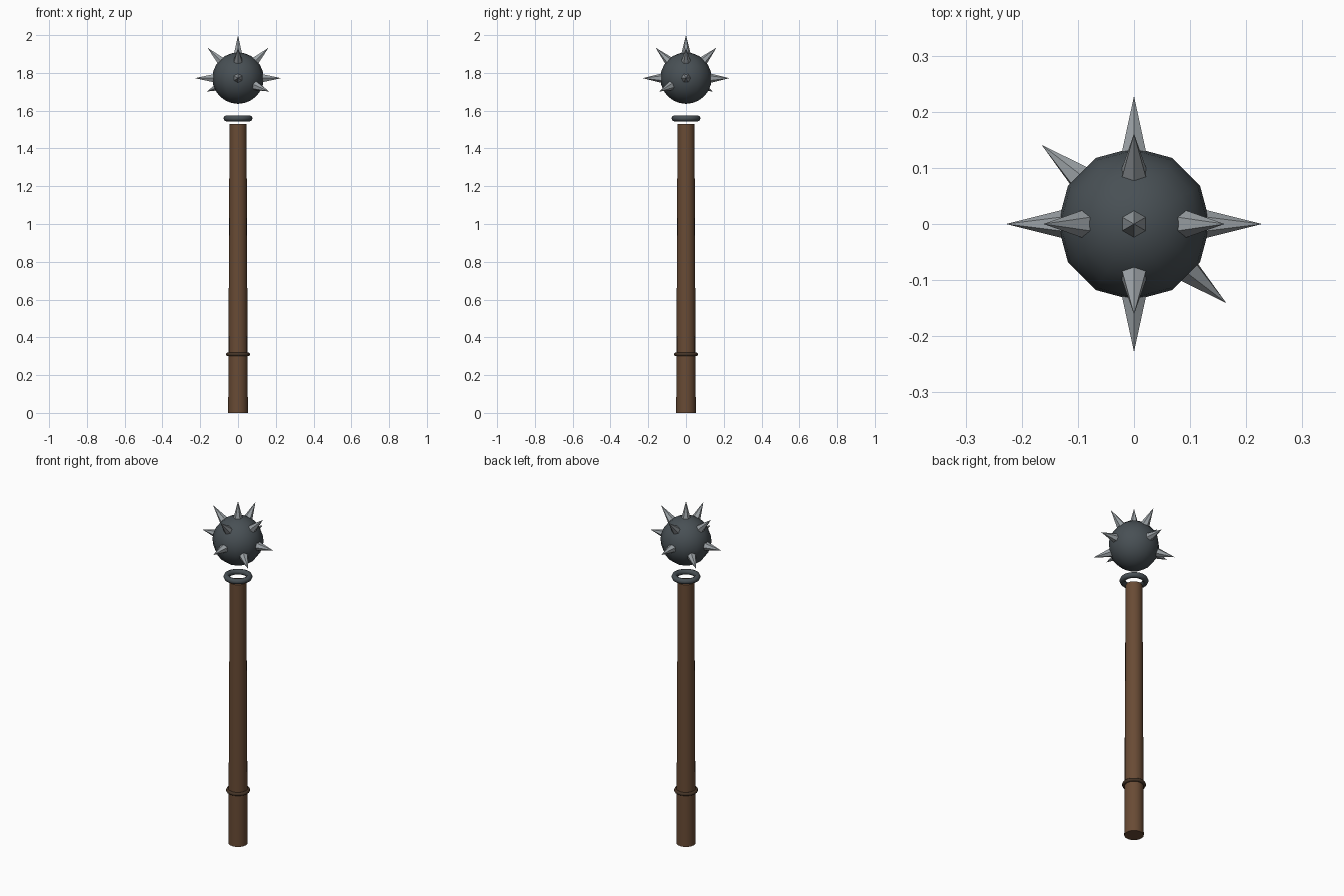
import bpy
import math
from mathutils import Vector

if "Cube" in bpy.data.objects:
    bpy.data.objects.remove(bpy.data.objects["Cube"])


def material(name, rgb):
    m = bpy.data.materials.new(name)
    m.diffuse_color = (*rgb, 1)
    m.use_nodes = True
    m.node_tree.nodes["Principled BSDF"].inputs["Base Color"].default_value = m.diffuse_color
    return m


WOOD = material("wood", (0.14, 0.07, 0.035))
LEATHER = material("dark_leather", (0.06, 0.035, 0.02))
IRON = material("dark_iron", (0.065, 0.08, 0.09))
STEEL = material("steel", (0.33, 0.36, 0.38))


def finish(name, mat, angle=40):
    ob = bpy.context.object
    ob.name = name
    ob.data.materials.append(mat)
    bpy.ops.object.shade_smooth_by_angle(angle=math.radians(angle))
    return ob


def ring(name, z, major, minor, mat):
    bpy.ops.mesh.primitive_torus_add(location=(0, 0, z), major_radius=major, minor_radius=minor,
                                     major_segments=24, minor_segments=8)
    finish(name, mat, 60)


# Tapered wooden shaft
bpy.ops.mesh.primitive_cone_add(vertices=16, radius1=0.052, radius2=0.045, depth=1.53,
                                location=(0, 0, 0.765))
finish("shaft", WOOD)

# Grip band and floating iron collar
ring("grip_band", 0.31, 0.054, 0.01, LEATHER)
ring("collar", 1.559, 0.061, 0.016, IRON)

# Iron head
CENTRE = Vector((0, 0, 1.772))
bpy.ops.mesh.primitive_uv_sphere_add(segments=12, ring_count=12, radius=0.136, location=CENTRE)
finish("head", IRON)

# Spikes: top, equator, upper diagonals and two low ones
directions = [(0, 0, 1)]
for x, y in ((1, 0), (-1, 0), (0, 1), (0, -1)):
    directions += [(x, y, 0), (x, y, 1)]
directions += [(0.7, -0.6, -0.3), (-0.7, 0.6, -0.3)]

TIP, LENGTH = 0.228, 0.1
for i, d in enumerate(directions):
    d = Vector(d).normalized()
    rot = Vector((0, 0, 1)).rotation_difference(d).to_euler()
    bpy.ops.mesh.primitive_cone_add(vertices=6, radius1=0.025, radius2=0, depth=LENGTH,
                                    location=CENTRE + d * (TIP - LENGTH / 2), rotation=rot)
    finish(f"spike_{i + 1}", STEEL, 30)
